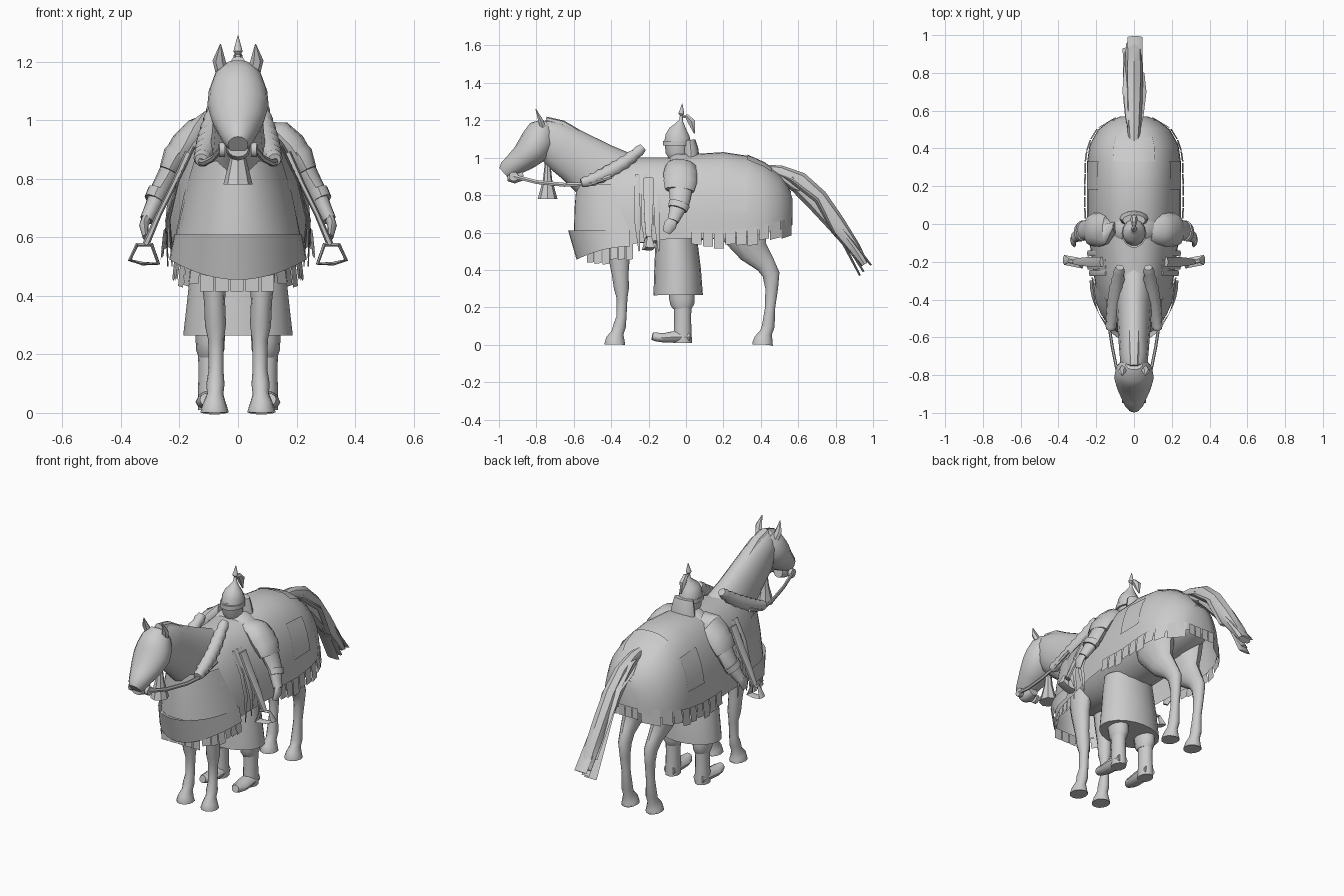
import bpy, bmesh, math
from mathutils import Vector

grey = bpy.data.materials.new("plain_grey")
grey.diffuse_color = (0.6, 0.6, 0.6, 1)


def build(name, bm, sharp=0.7):
    bmesh.ops.recalc_face_normals(bm, faces=bm.faces[:])
    for f in bm.faces:
        f.smooth = True
    me = bpy.data.meshes.new(name)
    bm.to_mesh(me)
    bm.free()
    me.set_sharp_from_angle(angle=sharp)
    me.materials.append(grey)
    ob = bpy.data.objects.new(name, me)
    bpy.context.collection.objects.link(ob)
    return ob


def loft(name, rings, closed=True, caps=(True, True)):
    bm = bmesh.new()
    vs = [[bm.verts.new(p) for p in r] for r in rings]
    n = len(rings[0])
    for a, b in zip(vs, vs[1:]):
        for i in range(n if closed else n - 1):
            j = (i + 1) % n
            bm.faces.new((a[i], a[j], b[j], b[i]))
    if caps[0]:
        bm.faces.new(vs[0])
    if caps[1]:
        bm.faces.new(vs[-1])
    return build(name, bm)


def tube(name, pts, n=12, axis=(1, 0, 0), sx=1):
    """Oval rings along a path of (x, y, z, radius across, radius deep)."""
    P = [Vector((p[0] * sx, p[1], p[2])) for p in pts]
    rings = []
    for i, p in enumerate(P):
        t = (P[min(i + 1, len(P) - 1)] - P[max(i - 1, 0)]).normalized()
        a = Vector(axis)
        a = (a - t * a.dot(t)).normalized()
        b = t.cross(a)
        rings.append([p + a * pts[i][3] * math.cos(2 * math.pi * k / n)
                      + b * pts[i][4] * math.sin(2 * math.pi * k / n) for k in range(n)])
    return loft(name, rings)


def pair(name, pts, n=12, axis=(1, 0, 0)):
    for side, s in (("left", 1), ("right", -1)):
        tube(f"{name}_{side}", pts, n, axis, s)


def plates(name, quads):
    bm = bmesh.new()
    for q in quads:
        bm.faces.new([bm.verts.new(p) for p in q])
    return build(name, bm)


# Draped horse cloth: arches (y, half width, top, hem)
CLOTH = [(-.585, .06, .82, .5), (-.57, .085, .85, .5), (-.5, .15, .91, .5),
         (-.4, .195, .97, .515), (-.25, .215, 1.0, .545), (-.1, .235, 1.0, .565),
         (.05, .25, 1.02, .57), (.2, .25, 1.03, .565), (.33, .248, 1.01, .58),
         (.42, .235, .97, .595), (.5, .19, .91, .615), (.55, .125, .84, .63), (.57, .07, .78, .64)]


def section(y):
    for a, b in zip(CLOTH, CLOTH[1:]):
        if y <= b[0]:
            f = (y - a[0]) / (b[0] - a[0])
            return [u + (v - u) * f for u, v in zip(a, b)]
    return CLOTH[-1]


def arch(y, grow=0):
    y, w, top, hem = section(y)
    out = []
    for k in range(25):
        a = math.pi * k / 24
        c, s = math.cos(a), abs(math.sin(a))
        out.append((math.copysign(abs(c) ** .85, c) * (w + grow), y, hem + (top + grow - hem) * s ** .85))
    return out


loft("horse_cloth", [arch(c[0]) for c in CLOTH], closed=False)

# Horse trunk filling the cloth
tube("horse_trunk", [(0, -.5, .68, .07, .1), (0, -.44, .7, .12, .15), (0, -.2, .73, .19, .19),
                     (0, .1, .76, .2, .2), (0, .35, .78, .2, .18), (0, .5, .77, .14, .12),
                     (0, .55, .76, .06, .06)], 16)


# Curved chest panel and the flared band below it
def curve(z, rx, ry, bump=0, trim=0.0):
    angles = [trim + (math.pi - 2 * trim) * k / 20 for k in range(21)]
    return [(rx * math.cos(a), -.3 - ry * math.sin(a), z + bump * math.cos(a) ** 2) for a in angles]


loft("chest_panel", [curve(.86, .16, .285, 0, .35), curve(.74, .19, .295, 0, .2), curve(.6, .215, .3)],
     closed=False, caps=(False, False))
loft("chest_band", [curve(.61, .218, .33), curve(.455, .235, .285, .07)], closed=False, caps=(False, False))

# Rump cover and flank patches
loft("rump_cover", [arch(y, .006)[9:16] for y in (.33, .37, .42, .46)], closed=False, caps=(False, False))
for s, a in (("left", slice(2, 7)), ("right", slice(18, 23))):
    loft("flank_patch_" + s, [arch(y, .006)[a] for y in (.18, .25, .33)], closed=False, caps=(False, False))

# Fringe tabs along the hem
tabs = []
for s in (1, -1):
    for y0, y1, n, drop, lift in ((-.53, -.28, 6, .06, 0), (.03, .57, 9, .032, .045)):
        d = (y1 - y0) / n
        for k in range(n):
            ya, yb = y0 + d * k, y0 + d * (k + .9)
            A, B = section(ya), section(yb)
            lo = drop + .01 * (k % 3)
            g = .014
            tabs.append([(s * (A[1] + .006), ya, A[3] + lift), (s * (B[1] + .006), yb, B[3] + lift),
                         (s * (B[1] + g), yb, B[3] - lo), (s * (A[1] + g), ya, A[3] - lo)])
for y, z, w, n in ((-.535, .48, .13, 5), (.58, .67, .09, 4)):
    for k in range(n):
        x = -w + 2 * w * k / n
        e = x + 1.75 * w / n
        tabs.append([(x, y, z), (e, y, z), (e, y, z - .065), (x, y, z - .065)])
plates("hem_fringe", tabs)

# Neck and head of the horse
tube("horse_neck", [(0, -.34, .83, .11, .2), (0, -.48, .93, .092, .16), (0, -.58, 1.0, .085, .14),
                    (0, -.67, 1.06, .078, .128), (0, -.735, 1.12, .072, .1), (0, -.775, 1.165, .05, .055)], 16)
tube("horse_head", [(0, -.745, 1.19, .045, .03), (0, -.765, 1.155, .08, .075), (0, -.785, 1.1, .1, .092),
                    (0, -.815, 1.05, .105, .092), (0, -.868, 1.0, .09, .074), (0, -.917, .963, .068, .06),
                    (0, -.953, .933, .05, .054), (0, -.972, .916, .034, .038)], 16)
tube("mane_crest", [(0, -.75, 1.2, .025, .02), (0, -.66, 1.18, .03, .02),
                    (0, -.5, 1.08, .04, .025), (0, -.34, 1.0, .05, .03)], 8)
pair("horse_ear", [(.055, -.765, 1.165, .022, .018), (.065, -.78, 1.205, .022, .014), (.06, -.803, 1.26, .002, .002)], 6)
pair("bit_disc", [(.045, -.92, .9, .026, .026), (.065, -.921, .9, .026, .026)], 10, (0, 1, 0))
tube("chin", [(0, -.87, .91, .03, .03), (0, -.92, .9, .042, .038), (0, -.955, .9, .035, .025)], 12)

# Throat tassel
tube("throat_tassel", [(0, -.74, .97, .015, .015), (0, -.74, .88, .025, .025), (0, -.74, .78, .05, .053)], 8)

# Reins and plaited collar
pair("rein", [(.06, -.92, .9, .008, .012), (.085, -.8, .87, .008, .012), (.115, -.65, .855, .008, .012),
              (.135, -.52, .86, .008, .012), (.14, -.4, .9, .008, .012)], 6)
collar = []
for k in range(17):
    f = k / 16
    r = .022 + .006 * (k % 2) + .014 * math.sin(f * math.pi)
    collar.append((.125 - .05 * f, -.56 + .33 * f, .865 + .08 * f + .11 * f * f, r, r))
pair("plaited_collar", collar, 10)

# Horse legs
pair("front_leg", [(.09, -.36, .7, .06, .09), (.085, -.36, .5, .045, .062), (.08, -.352, .38, .036, .045),
                   (.077, -.345, .3, .036, .04), (.075, -.342, .25, .027, .029), (.075, -.345, .15, .025, .027),
                   (.077, -.355, .1, .031, .034), (.078, -.366, .065, .028, .033), (.08, -.377, .03, .04, .05),
                   (.08, -.38, .004, .048, .055), (.08, -.38, .002, .048, .055)], 12)
pair("hind_leg", [(.1, .3, .78, .09, .16), (.1, .31, .6, .075, .13), (.095, .36, .5, .05, .08),
                  (.09, .425, .43, .037, .053), (.085, .455, .375, .034, .046), (.083, .458, .3, .027, .034),
                  (.08, .45, .2, .024, .027), (.08, .44, .1, .031, .034), (.08, .428, .065, .028, .033),
                  (.08, .415, .03, .04, .05), (.08, .41, .004, .048, .055), (.08, .41, .002, .048, .055)], 12)

# Tail: core with loose flat locks
tube("tail_core", [(0, .4, .945, .025, .02), (0, .5, .92, .035, .04), (0, .6, .87, .042, .058),
                   (0, .7, .775, .047, .062), (0, .8, .65, .048, .05), (0, .9, .515, .045, .035),
                   (0, .955, .43, .042, .02)], 8)
for k, (x, y, z) in enumerate(((-.02, .93, .37), (.005, .99, .425), (.03, .8, .58), (-.025, .91, .48), (0, .95, .39))):
    tube(f"tail_lock_{k}", [(0, .45, .935, .02, .01), (x * .5, .57, .915 - .02 * k, .035, .015),
                            (x, .7, .815 - .022 * (k % 3), .036, .014), (x, y, z, .04 if k < 2 else .025, .006)], 6)

# Rider robe and legs
tube("rider_robe", [(0, -.05, .6, .15, .105), (0, -.05, .52, .16, .115), (0, -.045, .4, .172, .125),
                    (0, -.042, .267, .187, .132), (0, -.042, .265, .187, .132)], 20)
pair("rider_trouser", [(.095, -.03, .32, .055, .065), (.095, -.022, .25, .05, .068),
                       (.095, -.02, .215, .048, .064), (.095, -.02, .19, .04, .048)], 12)
pair("boot_shaft", [(.097, -.018, .22, .04, .048), (.097, -.018, .14, .038, .045), (.097, -.018, .06, .04, .048),
                    (.097, -.018, .012, .04, .05), (.097, -.018, .01, .04, .05)], 12)
pair("boot_foot", [(.097, .02, .042, .035, .03), (.1, -.06, .042, .042, .033), (.103, -.12, .037, .042, .026),
                   (.106, -.155, .041, .036, .025), (.108, -.18, .046, .022, .022)], 10)

# Rider torso, shoulder guards and arms
tube("rider_torso", [(0, -.03, .7, .15, .1), (0, -.025, .86, .165, .105), (0, -.02, .95, .15, .1),
                     (0, -.02, .99, .11, .08), (0, -.02, 1.02, .06, .055)], 16)
pair("upper_shoulder_guard", [(.09, -.02, .96, .035, .075), (.14, -.025, .945, .055, .086),
                              (.18, -.03, .91, .055, .092), (.215, -.03, .86, .048, .084)], 12, (1, 0, .3))
pair("lower_shoulder_guard", [(.17, -.03, .92, .045, .08), (.21, -.03, .875, .05, .09), (.235, -.035, .825, .036, .078)], 12)
pair("rider_arm", [(.21, -.03, .87, .04, .062), (.24, -.03, .81, .036, .06), (.268, -.035, .755, .034, .052),
                   (.292, -.055, .7, .028, .038), (.312, -.07, .66, .024, .03)], 12)
pair("arm_cuff", [(.272, -.035, .755, .038, .058), (.286, -.045, .725, .036, .052)], 12)
pair("rider_hand", [(.31, -.068, .67, .018, .026), (.322, -.085, .64, .016, .035), (.316, -.105, .6, .01, .022)], 8)

# Rider head, helmet and plume
tube("rider_head", [(0, -.03, .98, .04, .045), (0, -.05, 1.035, .054, .062), (0, -.05, 1.1, .056, .066)], 14)
tube("helmet", [(0, -.045, 1.085, .062, .072), (0, -.045, 1.12, .06, .066), (0, -.04, 1.15, .047, .05),
                (0, -.032, 1.175, .026, .028), (0, -.027, 1.2, .01, .01), (0, -.025, 1.225, .008, .008),
                (0, -.025, 1.235, .016, .016), (0, -.02, 1.29, .001, .001)], 14)
tube("helmet_brim", [(0, -.05, 1.065, .066, .076), (0, -.05, 1.09, .066, .076)], 14)
tube("helmet_plume", [(0, -.02, 1.22, .008, .006), (0, .005, 1.222, .015, .014), (0, .03, 1.19, .02, .022),
                      (0, .045, 1.13, .003, .003)], 6)
tube("neck_guard", [(0, .02, 1.095, .06, .03), (0, .025, 1.05, .07, .04), (0, .03, .98, .08, .045)], 12)

# Stirrups, their leathers and hanging straps
pair("stirrup_leather", [(.17, -.2, .89, .012, .03), (.22, -.2, .78, .01, .03), (.27, -.2, .68, .01, .026),
                         (.315, -.2, .575, .012, .016)], 6)
loop = [(.295, .575), (.345, .575), (.37, .522), (.325, .51), (.272, .51), (.295, .575), (.345, .575)]
pair("stirrup", [(x, -.2 + (x - .32) * .2, z, .026 if z < .55 else .012, .007) for x, z in loop], 6, (0, 1, 0))
for k in range(4):
    y = -.26 + .035 * k
    pair(f"hanging_strap_{k}", [(.15, y, .91, .004, .013), (.205, y, .79, .004, .015),
                                (.235 + .01 * (k % 2), y, .66, .004, .016),
                                (.225 + .015 * (k % 2), y + .01, .5 + .03 * (k % 3), .002, .004)], 4)
